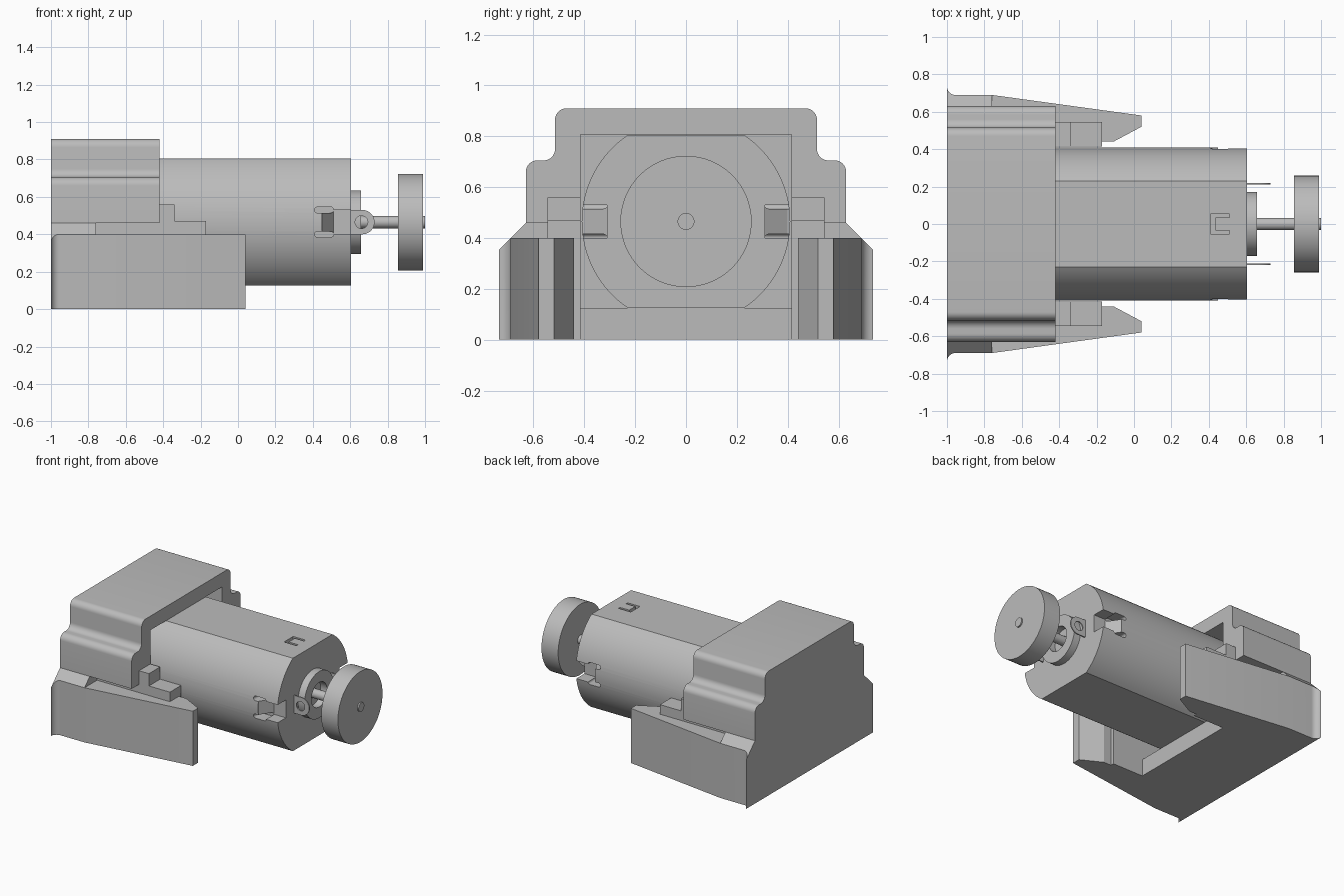
import bpy, bmesh, math
from mathutils import Vector

cube = bpy.data.objects.get("Cube")
if cube:
    bpy.data.objects.remove(cube, do_unlink=True)

grey = bpy.data.materials.new("plain grey")
grey.use_nodes = True
grey.diffuse_color = (0.5, 0.5, 0.5, 1)
grey.node_tree.nodes["Principled BSDF"].inputs["Base Color"].default_value = (0.5, 0.5, 0.5, 1)

AXIS_Z = 0.465  # height of the motor axis


def arc(cx, cy, r, a0, a1, n=8):
    angles = [math.radians(a0 + (a1 - a0) * i / n) for i in range(n + 1)]
    return [(cx + r * math.cos(a), cy + r * math.sin(a)) for a in angles]


def circle(cx, cy, r, n=64):
    return arc(cx, cy, r, 0, 360, n)[:-1]


def rect(u0, v0, u1, v1):
    return [(u0, v0), (u1, v0), (u1, v1), (u0, v1)]


def flip(points):
    """Mirror a plan outline across y = 0."""
    return [(x, -y) for x, y in points]


def prism(name, points, axis, lo, hi):
    """Extrude a 2D outline along an axis."""
    place = {"x": lambda p, t: (t, p[0], p[1]),
             "y": lambda p, t: (p[0], t, p[1]),
             "z": lambda p, t: (p[0], p[1], t)}[axis]
    bm = bmesh.new()
    a = [bm.verts.new(place(p, lo)) for p in points]
    b = [bm.verts.new(place(p, hi)) for p in points]
    bm.faces.new(a)
    bm.faces.new(b[::-1])
    for i in range(len(a)):
        j = (i + 1) % len(a)
        bm.faces.new((a[i], b[i], b[j], a[j]))
    bmesh.ops.recalc_face_normals(bm, faces=bm.faces[:])
    mesh = bpy.data.meshes.new(name)
    bm.to_mesh(mesh)
    bm.free()
    mesh.materials.append(grey)
    obj = bpy.data.objects.new(name, mesh)
    bpy.context.collection.objects.link(obj)
    return obj


def combine(obj, other, operation):
    """Apply a boolean and discard the second object."""
    mod = obj.modifiers.new("boolean", "BOOLEAN")
    mod.operation, mod.solver, mod.object = operation, "EXACT", other
    bpy.context.view_layer.objects.active = obj
    bpy.ops.object.modifier_apply(modifier=mod.name)
    bpy.data.objects.remove(other, do_unlink=True)


def cut(obj, *args):
    combine(obj, prism("cutter", *args), "DIFFERENCE")


def add(obj, *args):
    combine(obj, prism("piece", *args), "UNION")


# Base with two tapered wings and flared rear corners
side = arc(-0.955, 0.735, 0.045, 180, 270) + [
    (-0.76, 0.69), (0.04, 0.58), (0.04, 0.52), (-0.11, 0.44),
    (-0.17, 0.44), (-0.17, 0.415), (-0.42, 0.415)]
housing = prism("housing", side + flip(side)[::-1], "z", 0, 0.4)

# Sloped shoulders on the flared corners
bm = bmesh.new()
bm.from_mesh(housing.data)
for s in (1, -1):
    res = bmesh.ops.bisect_plane(bm, geom=bm.verts[:] + bm.edges[:] + bm.faces[:],
                                 plane_co=Vector((0, s * 0.69, 0.4)),
                                 plane_no=Vector((0, s, 1)), clear_outer=True)
    edges = [e for e in res["geom_cut"] if isinstance(e, bmesh.types.BMEdge)]
    bmesh.ops.holes_fill(bm, edges=[e for e in edges if e.is_boundary])
bmesh.ops.recalc_face_normals(bm, faces=bm.faces[:])
bm.to_mesh(housing.data)
bm.free()
add(housing, [(-0.69, 0.4), (0.69, 0.4), (0.63, 0.46), (-0.63, 0.46)], "x", -1, -0.76)

# Narrow neck and stepped upper body
add(housing, rect(-0.545, 0.4, 0.545, 0.46), "x", -0.76, -0.42)
half = ([(0.63, 0.46)] + arc(0.585, 0.66, 0.045, 0, 90)
        + arc(0.56, 0.75, 0.045, 270, 180) + arc(0.47, 0.865, 0.045, 0, 90))
add(housing, half + [(-y, z) for y, z in half[::-1]], "x", -1, -0.42)

# Motor pocket
cut(housing, rect(-0.415, 0.125, 0.415, 0.807), "x", -0.9, -0.3)

# Stepped rails on top of the wings
steps = [(-0.5, 0.38), (-0.17, 0.38), (-0.17, 0.47), (-0.34, 0.47), (-0.34, 0.56), (-0.5, 0.56)]
for s, word in ((1, "left"), (-1, "right")):
    prism(word + "_rail", steps, "y", *sorted((s * 0.415, s * 0.545)))

# Motor can: a cylinder with flat top and bottom
a = math.degrees(math.asin(0.34 / 0.41))
can = prism("motor_can", arc(0, AXIS_Z, 0.41, -a, a, 32) + arc(0, AXIS_Z, 0.41, 180 - a, 180 + a, 32),
            "x", -0.88, 0.605)

# Side notches with a bent-in ramp and rounded slots
ramp = [(0.45, 0.4), (0.51, 0.31), (0.7, 0.31), (0.7, 0.5), (0.45, 0.5)]
for s in (1, -1):
    cut(can, ramp if s > 0 else flip(ramp), "z", 0.4, 0.53)
    for z in (0.4, 0.53):
        slot = arc(0.425, z, 0.016, 90, 270) + arc(0.495, z, 0.016, -90, 90)
        cut(can, slot, "y", *sorted((s * 0.31, s * 0.5)))

# Bracket-shaped slot in the top flat
bracket = [(0.41, -0.053), (0.51, -0.053), (0.51, -0.035), (0.435, -0.035)]
cut(can, bracket + flip(bracket)[::-1], "z", 0.775, 0.9)

# Bearing boss around the shaft
boss = prism("bearing_boss", circle(0, AXIS_Z, 0.17), "x", 0.6, 0.658)
cut(boss, circle(0, AXIS_Z, 0.09), "x", 0.607, 0.8)

# Shaft and pulley wheel
shaft = prism("shaft", circle(0, AXIS_Z, 0.033, 32), "x", 0.59, 1.0)
pulley = prism("pulley_wheel", circle(0, AXIS_Z, 0.258), "x", 0.855, 0.99)

# Terminal tabs with an eyelet
for s, word in ((1, "left"), (-1, "right")):
    outline = [(0.6, AXIS_Z - 0.065)] + arc(0.665, AXIS_Z, 0.065, -90, 90, 20) + [(0.6, AXIS_Z + 0.065)]
    tab = prism(word + "_terminal", outline, "y", s * 0.215 - 0.004, s * 0.215 + 0.004)
    cut(tab, circle(0.66, AXIS_Z, 0.034, 24), "y", s * 0.215 - 0.05, s * 0.215 + 0.05)

# Smooth the curved faces, keep the edges crisp
for obj in bpy.context.scene.objects:
    if obj.type == "MESH":
        bpy.ops.object.select_all(action="DESELECT")
        obj.select_set(True)
        bpy.context.view_layer.objects.active = obj
        bpy.ops.object.shade_smooth_by_angle(angle=math.radians(25))
